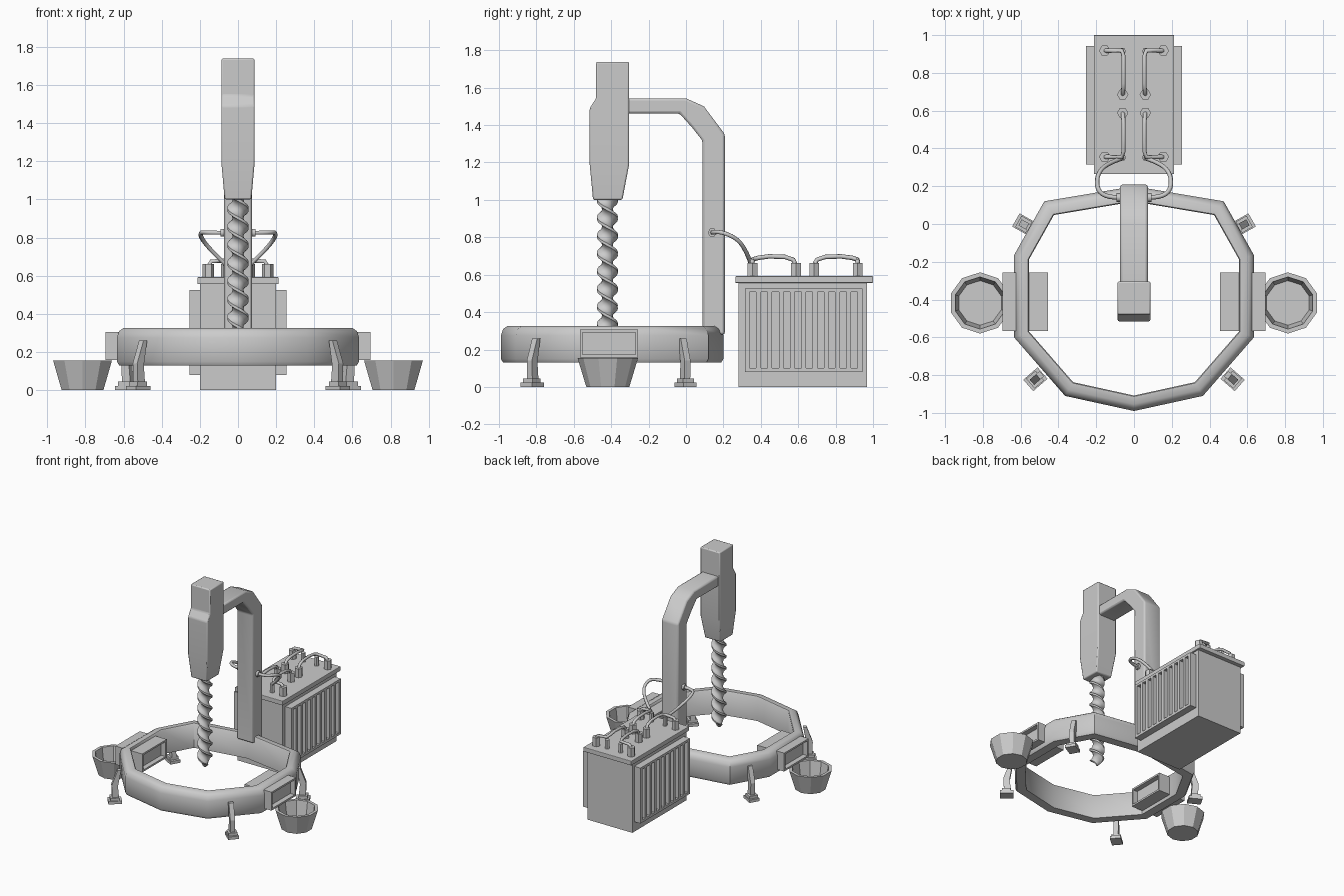
import bpy, bmesh, math
from mathutils import Vector, Matrix

if "Cube" in bpy.data.objects:
    bpy.data.objects.remove(bpy.data.objects["Cube"])


def finish(name, bm, smooth=None, bevel=0):
    bmesh.ops.recalc_face_normals(bm, faces=bm.faces)
    me = bpy.data.meshes.new(name)
    bm.to_mesh(me)
    bm.free()
    ob = bpy.data.objects.new(name, me)
    bpy.context.collection.objects.link(ob)
    if bevel:
        m = ob.modifiers.new("bevel", 'BEVEL')
        m.width, m.segments, m.limit_method = bevel, 2, 'ANGLE'
    if smooth:
        bpy.ops.object.select_all(action='DESELECT')
        ob.select_set(True)
        bpy.context.view_layer.objects.active = ob
        bpy.ops.object.shade_smooth_by_angle(angle=math.radians(smooth))
    return ob


def loft(bm, rings, closed=False):
    """Skin a list of equal-length point loops; cap the ends unless closed."""
    vs = [[bm.verts.new(p) for p in r] for r in rings]
    n = len(vs[0])
    for a, b in zip(vs, vs[1:] + (vs[:1] if closed else [])):
        for i in range(n):
            j = (i + 1) % n
            bm.faces.new((a[i], a[j], b[j], b[i]))
    if not closed:
        bm.faces.new(vs[0])
        bm.faces.new(vs[-1])


def box(bm, x0, x1, y0, y1, z0, z1):
    loft(bm, [[(x0, y0, z), (x1, y0, z), (x1, y1, z), (x0, y1, z)] for z in (z0, z1)])


def circle(cx, cy, z, r, n, a0=0.0):
    return [(cx + r * math.cos(a0 + math.tau * i / n),
             cy + r * math.sin(a0 + math.tau * i / n), z) for i in range(n)]


def tube(name, pts, r, spline='POLY'):
    cu = bpy.data.curves.new(name, 'CURVE')
    cu.dimensions, cu.bevel_depth, cu.bevel_resolution, cu.use_fill_caps = '3D', r, 1, True
    s = cu.splines.new(spline)
    s.points.add(len(pts) - 1)
    for p, c in zip(s.points, pts):
        p.co = (*c, 1)
    if spline == 'NURBS':
        s.use_endpoint_u, s.order_u, s.resolution_u = True, 3, 4
    ob = bpy.data.objects.new(name, cu)
    bpy.context.collection.objects.link(ob)


# base ring: ten-sided outline with a chamfered band section
half = [(0, .2), (.475, .12), (.635, -.165), (.635, -.6), (.365, -.91), (0, -.99)]
outline = [Vector(p) for p in half + [(-x, y) for x, y in half[-2:0:-1]]]


def inset(i, d):
    p, a, b = outline[i], outline[i - 1], outline[(i + 1) % len(outline)]
    n1, n2 = ((p - a).normalized(), (b - p).normalized())
    n1, n2 = Vector((n1.y, -n1.x)), Vector((n2.y, -n2.x))
    m = (n1 + n2).normalized()
    return p + m * d / m.dot(n1)


section = [(.012, .13), (0, .15), (0, .275), (.012, .31), (.035, .326), (.075, .326), (.08, .32), (.08, .13)]
bm = bmesh.new()
loft(bm, [[(*inset(i, d), z) for d, z in section] for i in range(len(outline))], closed=True)
finish("base_ring", bm, 40)

# curved mast: side profile extruded across x
outer = [(.208, .28), (.208, 1.35), (.096, 1.5), (0, 1.543), (-.33, 1.543)]
inner = [(.088, .28), (.088, 1.317), (.03, 1.39), (-.035, 1.462), (-.33, 1.462)]
bm = bmesh.new()
loft(bm, [[(-.074, yo, zo), (.074, yo, zo), (.074, yi, zi), (-.074, yi, zi)]
          for (yo, zo), (yi, zi) in zip(outer, inner)])
finish("mast", bm, 50, .012)

# drill head
bm = bmesh.new()
loft(bm, [[(-hx, y0, z), (hx, y0, z), (hx, y1, z), (-hx, y1, z)] for hx, y0, y1, z in
          [(.07, -.497, -.34, 1.0), (.087, -.515, -.304, 1.19), (.087, -.515, -.304, 1.49),
           (.087, -.48, -.304, 1.545), (.087, -.48, -.304, 1.738)]])
finish("drill_head", bm, 25, .008)

# twisted drill bit with a pointed tip
bm = bmesh.new()
rings, steps = [], 90
for k in range(steps + 1):
    z = .27 + .75 * k / steps
    s = min(1, .15 + (z - .27) / .06)
    ang = -math.tau * z / .19
    shape = [(.056, -.25), (.056, .25), (.036, .75), (.03, math.pi / 2), (.036, math.pi - .75)]
    shape += [(r, a + math.pi) for r, a in shape[:1] + shape[1:]]
    rings.append([(s * r * math.cos(a + ang), -.42 + s * r * math.sin(a + ang), z)
                  for r, a in shape])
loft(bm, rings)
finish("drill_bit", bm, 40)

# transformer body and overhanging lid
bm = bmesh.new()
box(bm, -.2, .2, .28, .968, 0, .57)
finish("tank_body", bm)
bm = bmesh.new()
box(bm, -.213, .213, .264, 1.0, .556, .592)
finish("tank_lid", bm, bevel=.004)

for sx, side in ((-1, "left"), (1, "right")):
    # radiator panel: top and bottom rails joined by walls with slots between
    bm = bmesh.new()
    x0, x1 = sx * .195, sx * .255
    box(bm, x0, x1, .315, .943, .08, .1)
    box(bm, x0, x1, .315, .943, .508, .526)
    box(bm, x0, sx * .212, .315, .943, .1, .508)
    for i in range(11):
        y = .315 + i * .0603
        box(bm, x0, x1, y, y + .025, .1, .508)
    finish(side + "_radiator", bm)

    # hexagonal terminals with bridging cables
    bm = bmesh.new()
    for x, y in ((.06, .685), (.06, .588), (.155, .918), (.155, .355), (.06, .352), (.06, .915)):
        r = .03 if (x > .1 or .5 < y < .8) else .018
        loft(bm, [circle(sx * x, y, z, r, 6) for z in (.585, .662)])
    finish(side + "_terminals", bm)
    for tag, ya, yb in (("front", .355, .588), ("rear", .918, .685)):
        d = 1 if yb > ya else -1
        tube(f"{side}_{tag}_cable", [(sx * .155, ya, .65), (sx * .14, ya, .675), (sx * .065, ya, .68),
             (sx * .055, ya + d * .03, .69), (sx * .055, ya + d * .09, .698),
             (sx * .055, yb - d * .06, .695), (sx * .058, yb - d * .015, .68), (sx * .06, yb, .65)], .012)

    # supply hose from the mast to the lid, with a collar
    tube(side + "_hose", [(sx * .07, .14, .825), (sx * .15, .14, .825), (sx * .2, .19, .83),
         (sx * .19, .28, .79), (sx * .12, .33, .71), (sx * .055, .35, .65)], .012, 'NURBS')
    tube(side + "_hose_collar", [(sx * .065, .14, .825), (sx * .092, .14, .825)], .024)

    # side housing with a recess on its inner and outer face
    bm = bmesh.new()
    box(bm, sx * .455, sx * .695, -.567, -.256, .158, .306)
    bm.normal_update()
    bmesh.ops.recalc_face_normals(bm, faces=bm.faces)
    ends = [f for f in bm.faces if abs(f.normal.x) > .9]
    for f in ends:
        out = f.normal.copy()
        bmesh.ops.inset_region(bm, faces=[f], thickness=.02)
        new = bmesh.ops.extrude_face_region(bm, geom=[f])
        bmesh.ops.translate(bm, vec=-out * .04,
                            verts=[v for v in new["geom"] if isinstance(v, bmesh.types.BMVert)])
        bmesh.ops.delete(bm, geom=[f], context='FACES_ONLY')
    finish(side + "_housing", bm)

    # open tapered bucket
    bm = bmesh.new()
    a0 = math.pi / 2
    loft(bm, [circle(sx * .815, -.418, z, r, 10, a0)
              for r, z in ((.115, 0), (.162, .155), (.138, .155), (.118, .03))])
    finish(side + "_bucket", bm)

    # feet: stepped pad and tapered strut leaning onto the ring
    for tag, c, n in (("front", (.522, -.822), (.754, -.657)), ("rear", (.582, -.003), (.87, .49))):
        bm = bmesh.new()
        box(bm, -.05, .05, -.04, .04, 0, .023)
        box(bm, -.03, .035, -.034, .034, .02, .045)
        prof = [(-.03, .04), (.02, .04), (.024, .14), (-.02, .26), (-.045, .26), (-.022, .13)]
        loft(bm, [[(r, w, z) for r, z in prof] for w in (-.018, .018)])
        rot = Matrix.Rotation(math.atan2(n[1], sx * n[0]), 4, 'Z')
        bm.transform(Matrix.Translation((sx * c[0], c[1], 0)) @ rot)
        finish(f"{side}_{tag}_foot", bm)
